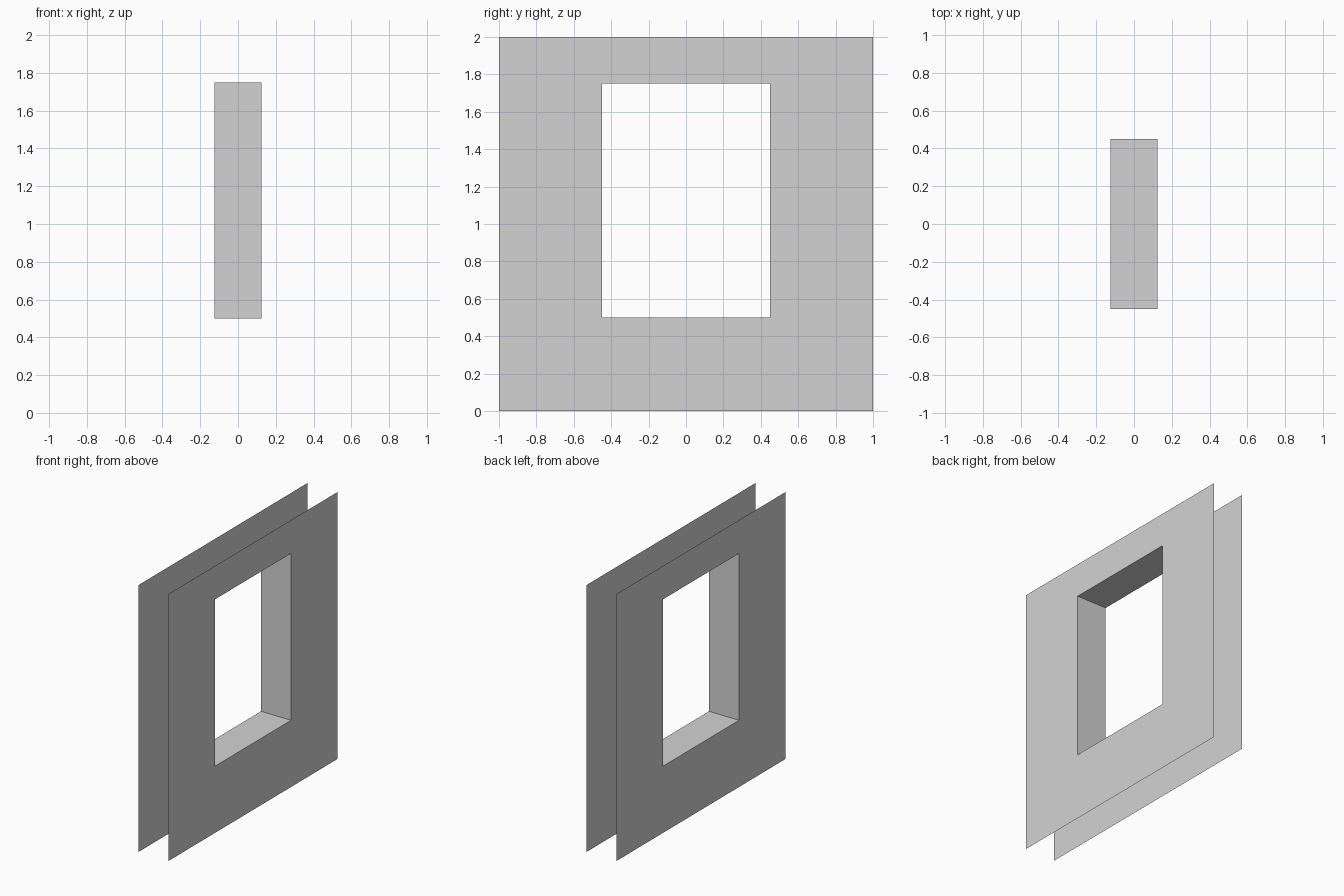
import bpy
import bmesh

cube = bpy.data.objects.get("Cube")
if cube:
    bpy.data.objects.remove(cube, do_unlink=True)

HALF_GAP = 0.125
OUTER = (1.0, 0.0, 2.0)      # half width, bottom, top
OPENING = (0.45, 0.5, 1.75)

grey = bpy.data.materials.new("plain grey")
grey.use_nodes = True
colour = (0.65, 0.65, 0.65, 1)
grey.diffuse_color = colour
grey.node_tree.nodes["Principled BSDF"].inputs["Base Color"].default_value = colour


def rectangle(bm, size, x):
    """Upright ring of four corners, anticlockwise seen from +x."""
    w, low, high = size
    return [bm.verts.new((x, y, z)) for y, z in
            ((-w, low), (w, low), (w, high), (-w, high))]


def band(name, ring_a, ring_b, flip=False):
    """Four flat faces joining two rectangular rings."""
    bm = bmesh.new()
    a, b = rectangle(bm, *ring_a), rectangle(bm, *ring_b)
    for i in range(4):
        j = (i + 1) % 4
        bm.faces.new((a[i], a[j], b[j], b[i]))
    if flip:
        bmesh.ops.reverse_faces(bm, faces=bm.faces[:])
    mesh = bpy.data.meshes.new(name)
    bm.to_mesh(mesh)
    bm.free()
    mesh.materials.append(grey)
    obj = bpy.data.objects.new(name, mesh)
    bpy.context.collection.objects.link(obj)


# Two parallel wall sheets, each facing outward
band("left_wall_sheet", (OUTER, HALF_GAP), (OPENING, HALF_GAP))
band("right_wall_sheet", (OUTER, -HALF_GAP), (OPENING, -HALF_GAP), flip=True)

# Lining of the window opening, facing into the hole
band("opening_lining", (OPENING, HALF_GAP), (OPENING, -HALF_GAP))
